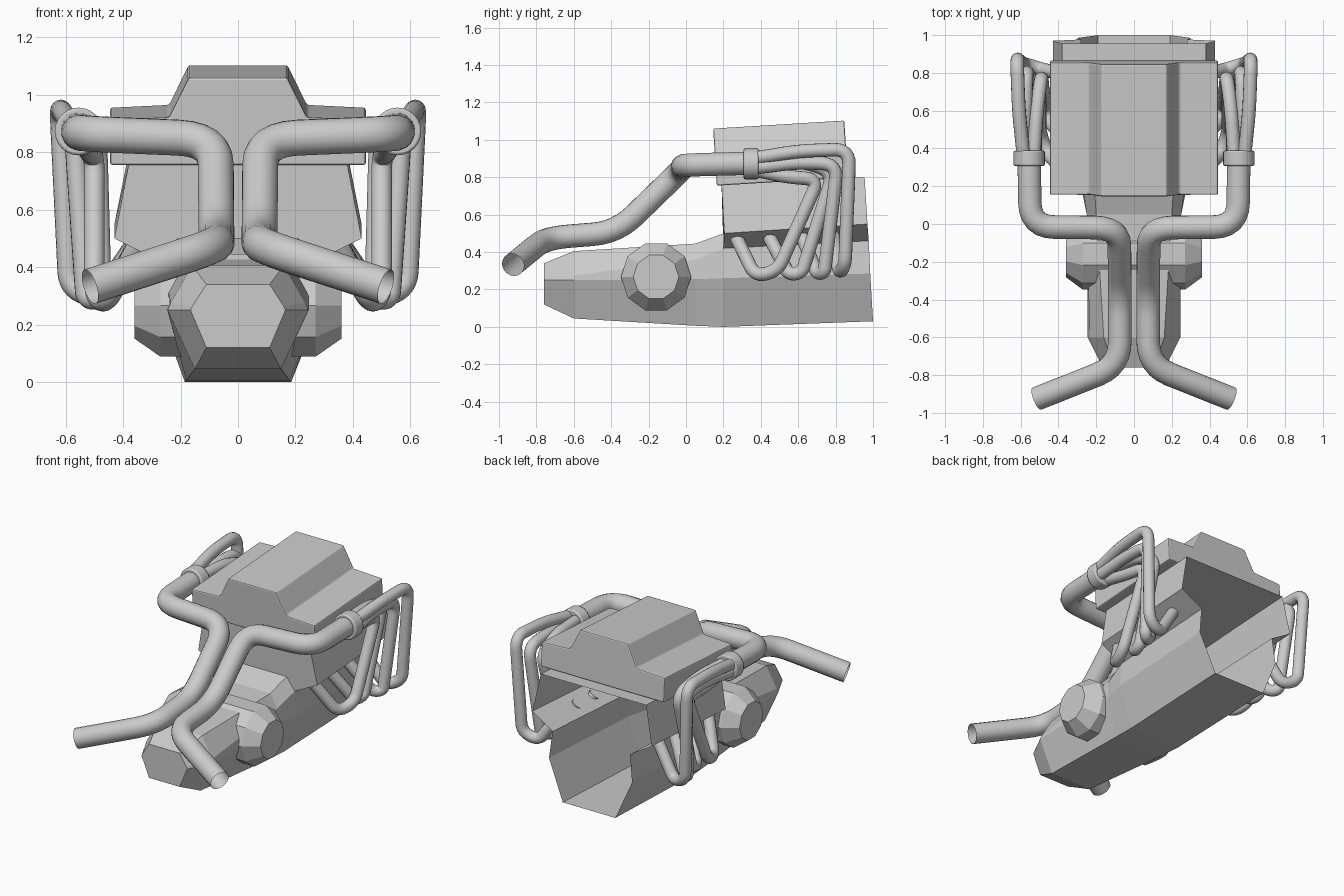
import bpy, bmesh, math
from mathutils import Vector, Matrix

if "Cube" in bpy.data.objects:
    bpy.data.objects.remove(bpy.data.objects["Cube"])


def finish(name, bm, mirror=False, bevel=0.0, smooth=None):
    bmesh.ops.recalc_face_normals(bm, faces=bm.faces)
    me = bpy.data.meshes.new(name)
    bm.to_mesh(me)
    bm.free()
    ob = bpy.data.objects.new(name, me)
    bpy.context.collection.objects.link(ob)
    select(ob)
    if smooth:
        bpy.ops.object.shade_smooth_by_angle(angle=math.radians(smooth))
    if bevel:
        mod = ob.modifiers.new("bevel", 'BEVEL')
        mod.width, mod.segments = bevel, 2
    if mirror:
        add_mirror(ob)
    return ob


def select(ob):
    bpy.ops.object.select_all(action='DESELECT')
    ob.select_set(True)
    bpy.context.view_layer.objects.active = ob


def add_mirror(ob):
    mod = ob.modifiers.new("mirror", 'MIRROR')
    mod.use_axis[0] = True


def ring(bm, half):
    """Mirror a half section (x, y, z) into a closed ring of vertices."""
    right = [bm.verts.new(p) for p in half]
    left = [bm.verts.new((-x, y, z)) for x, y, z in reversed(half)]
    return right + left


def bridge(bm, a, b, skip=()):
    n = len(a)
    for i in range(n):
        if i not in skip:
            j = (i + 1) % n
            bm.faces.new((a[i], a[j], b[j], b[i]))


def fillet(points, radius, steps=6):
    """Round the inner corners of a polyline."""
    pts = [Vector(p) for p in points]
    out = [pts[0]]
    for a, b, c in zip(pts, pts[1:], pts[2:]):
        r = min(radius, 0.48 * (a - b).length, 0.48 * (c - b).length)
        p, q = b + (a - b).normalized() * r, b + (c - b).normalized() * r
        for k in range(steps + 1):
            t = k / steps
            out.append(p * (1 - t) ** 2 + b * 2 * t * (1 - t) + q * t * t)
    return out + [pts[-1]]


def tube(name, points, r, bend):
    cu = bpy.data.curves.new(name, 'CURVE')
    cu.dimensions = '3D'
    cu.bevel_depth, cu.bevel_resolution = r, 6
    path = fillet(points, bend)
    sp = cu.splines.new('POLY')
    sp.points.add(len(path) - 1)
    for s, p in zip(sp.points, path):
        s.co = (*p, 1)
    ob = bpy.data.objects.new(name, cu)
    bpy.context.collection.objects.link(ob)
    select(ob)
    bpy.ops.object.convert(target='MESH')
    ob = bpy.context.object
    bpy.ops.object.shade_smooth_by_angle(angle=math.radians(50))
    add_mirror(ob)


# gearbox casing: lofted faceted sections, open into the engine block
bm = bmesh.new()
sections = [
    (-0.76, [(.11, .12), (.165, .25), (.16, .262), (.11, .34)]),
    (-0.60, [(.15, .045), (.245, .25), (.235, .275), (.16, .405)]),
    (0.05, [(.18, .006), (.25, .255), (.25, .36), (.20, .445)]),
    (0.20, [(.185, 0), (.28, .26), (.27, .42), (.21, .50)]),
]
rings = [ring(bm, [(x, y, z) for x, z in pts]) for y, pts in sections]
for a, b in zip(rings, rings[1:]):
    bridge(bm, a, b)
bm.faces.new(rings[0])
finish("gearbox_casing", bm)

# engine block: shell open at the rear, with a front wall above the casing
bm = bmesh.new()
front = ring(bm, [(.185, .20, 0), (.28, .20, .26), (.27, .20, .42),
                  (.43, .205, .50), (.38, .19, .76)])
rear = ring(bm, [(.19, 1.0, .03), (.30, .985, .285), (.28, .977, .46),
                 (.43, .97, .55), (.38, .955, .80)])
bridge(bm, front, rear)
lip = [bm.verts.new((s * .21, .20, .50)) for s in (-1, 1)]
bm.faces.new(front[2:8] + lip)
finish("engine_block", bm)

# stepped top cover, tilted slightly upward to the rear
bm = bmesh.new()
profile = [(.445, .755), (.445, .912), (.24, .922), (.172, 1.06)]
f = ring(bm, [(x, .165 - (z - .755) * .065, z) for x, z in profile])
b = ring(bm, [(x, .866 - (z - .755) * .065, z + .043) for x, z in profile])
bridge(bm, f, b)
bm.faces.new(f)
bm.faces.new(b)
finish("top_cover", bm, bevel=.008)

# side hubs: ten-sided drum across the casing with tapered ends
bm = bmesh.new()
drum = []
for x, r in [(-.36, .122), (-.27, .188), (.27, .188), (.36, .122)]:
    drum.append([bm.verts.new((x, -.16 + r * math.cos(i * math.tau / 10),
                               .267 + r * math.sin(i * math.tau / 10)))
                 for i in range(10)])
for p, q in zip(drum, drum[1:]):
    bridge(bm, p, q)
bm.faces.new(drum[0])
bm.faces.new(drum[-1])
finish("side_hubs", bm)

# tailpipes
tube("tailpipe", [(.515, -.925, .332), (.075, -.75, .475), (.075, -.37, .505),
                  (.078, -.02, .845), (.55, -.015, .865), (.555, .36, .875)],
     .063, .13)

# collector collars
bm = bmesh.new()
bmesh.ops.create_cone(bm, cap_ends=True, segments=24, radius1=.083,
                      radius2=.083, depth=.08,
                      matrix=Matrix.Translation((.555, .348, .872))
                      @ Matrix.Rotation(math.pi / 2, 4, 'X'))
finish("collector_collar", bm, mirror=True, bevel=.008, smooth=35)

# header pipes: collector, upper bend, lower bend, under the port, port
headers = [
    [(.525, .36, .84), (.52, .55, .80), (.50, .71, .79), (.50, .49, .30),
     (.46, .37, .27), (.35, .27, .475)],
    [(.53, .36, .89), (.515, .60, .89), (.49, .79, .83), (.475, .62, .29),
     (.46, .55, .28), (.35, .445, .48)],
    [(.585, .36, .85), (.575, .60, .88), (.57, .81, .87), (.53, .74, .29),
     (.48, .70, .285), (.35, .62, .485)],
    [(.585, .36, .90), (.61, .60, .94), (.62, .875, .95), (.59, .85, .33),
     (.49, .82, .285), (.35, .785, .49)],
]
for i, path in enumerate(headers):
    tube(f"header_pipe_{i + 1}", path, .036, .085)
